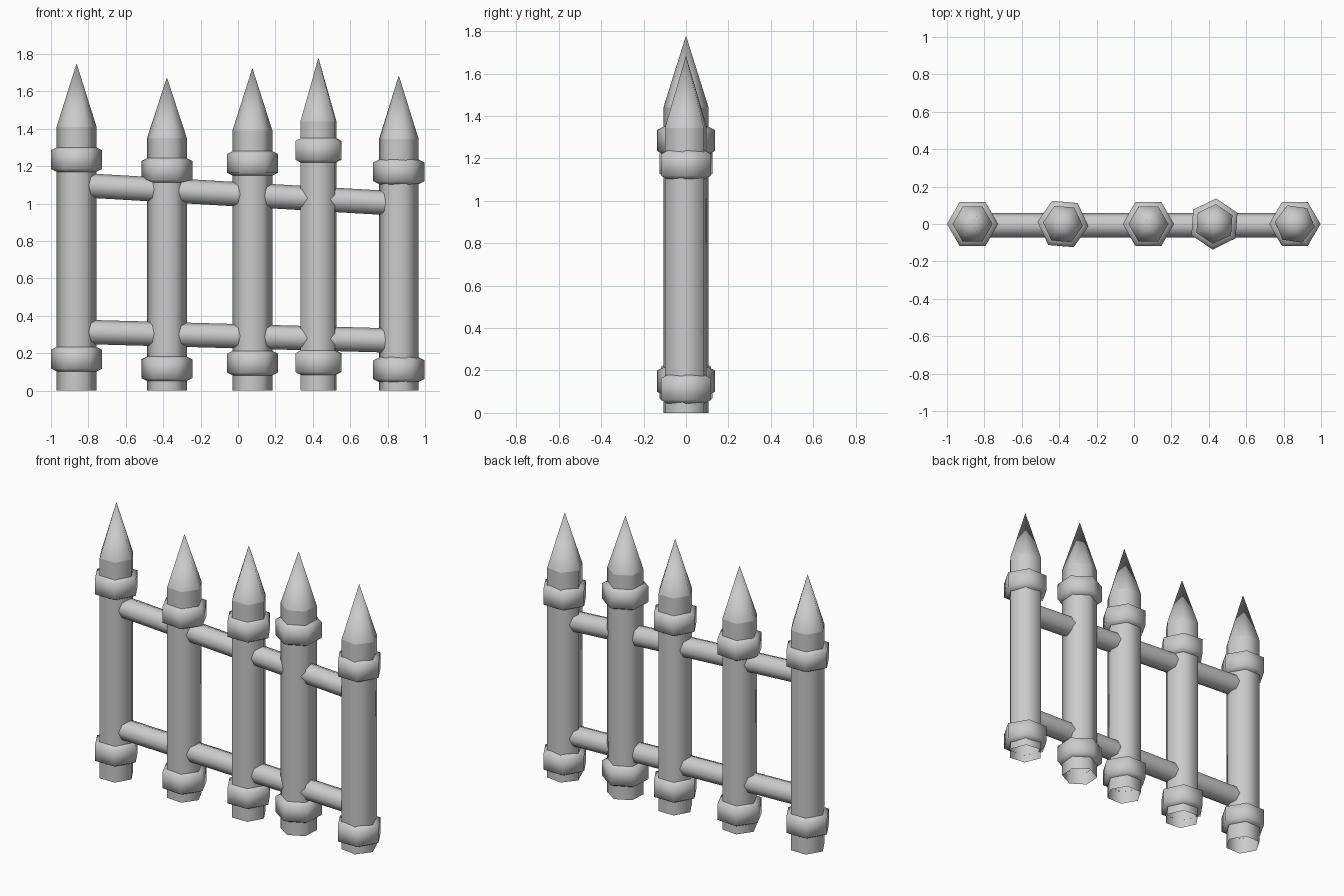
import bpy
import bmesh
import math
from mathutils import Matrix, Vector

cube = bpy.data.objects.get("Cube")
if cube:
    bpy.data.objects.remove(cube, do_unlink=True)

# Single grey material
grey = bpy.data.materials.new("stone grey")
grey.use_nodes = True
colour = (0.6, 0.6, 0.6, 1)
grey.diffuse_color = colour
grey.node_tree.nodes["Principled BSDF"].inputs["Base Color"].default_value = colour

POST_R = 0.107
COLLAR_R = 0.137
RAIL_R = 0.065


def lathe(name, profile, sides, matrix, cap=False):
    """Sweep a (radius, height) profile round z; zero radius makes a tip."""
    bm = bmesh.new()
    rings = []
    for r, z in profile:
        count = sides if r > 0 else 1
        rings.append([bm.verts.new((r * math.cos(math.tau * i / sides),
                                    r * math.sin(math.tau * i / sides), z))
                      for i in range(count)])
    for low, high in zip(rings, rings[1:]):
        for i in range(sides):
            j = (i + 1) % sides
            if len(high) == 1:
                bm.faces.new((low[i], low[j], high[0]))
            else:
                bm.faces.new((low[i], low[j], high[j], high[i]))
    if cap:
        bm.faces.new(rings[0][::-1])
        bm.faces.new(rings[-1])
    mesh = bpy.data.meshes.new(name)
    bm.to_mesh(mesh)
    bm.free()
    mesh.materials.append(grey)
    obj = bpy.data.objects.new(name, mesh)
    bpy.context.collection.objects.link(obj)
    obj.matrix_world = matrix
    bpy.ops.object.select_all(action="DESELECT")
    obj.select_set(True)
    bpy.context.view_layer.objects.active = obj
    bpy.ops.object.shade_smooth_by_angle(angle=math.radians(62))
    return obj


def collar(name, z, matrix):
    lathe(name, [(POST_R - 0.004, z - 0.067), (COLLAR_R, z - 0.05),
                 (COLLAR_R, z + 0.05), (POST_R - 0.004, z + 0.067)], 6, matrix)


def rail(name, start, end):
    a, b = Vector(start), Vector(end)
    turn = (b - a).to_track_quat("Z", "Y").to_matrix().to_4x4()
    lathe(name, [(RAIL_R, 0), (RAIL_R, (b - a).length)], 8,
          Matrix.Translation(a) @ turn, cap=True)


# x, shoulder, tip, upper collar, lower collar, post turn, collar turn
posts = [
    (-0.863, 1.41, 1.75, 1.235, 0.168, 0, 0),
    (-0.38, 1.35, 1.675, 1.178, 0.117, -5, -5),
    (0.077, 1.39, 1.725, 1.215, 0.147, 0, 0),
    (0.43, 1.44, 1.78, 1.285, 0.15, 26, 26),
    (0.86, 1.345, 1.685, 1.17, 0.112, -8, 0),
]

# Pointed posts, open underneath, each with two collars
for n, (x, shoulder, tip, upper, lower, turn, collar_turn) in enumerate(posts, 1):
    place = Matrix.Translation((x, 0, 0))
    post_m = place @ Matrix.Rotation(math.radians(turn), 4, "Z")
    collar_m = place @ Matrix.Rotation(math.radians(collar_turn), 4, "Z")
    lathe(f"post_{n}", [(POST_R, 0), (POST_R, shoulder)], 6, post_m)
    lathe(f"post_point_{n}", [(POST_R, shoulder), (0, tip)], 6, post_m)
    collar(f"upper_collar_{n}", upper, collar_m)
    collar(f"lower_collar_{n}", lower, collar_m)

# Sloping cross rails
rail("upper_rail", (-0.86, -0.007, 1.1), (0.86, -0.007, 1.0))
rail("lower_rail", (-0.86, -0.007, 0.315), (0.86, -0.007, 0.267))
